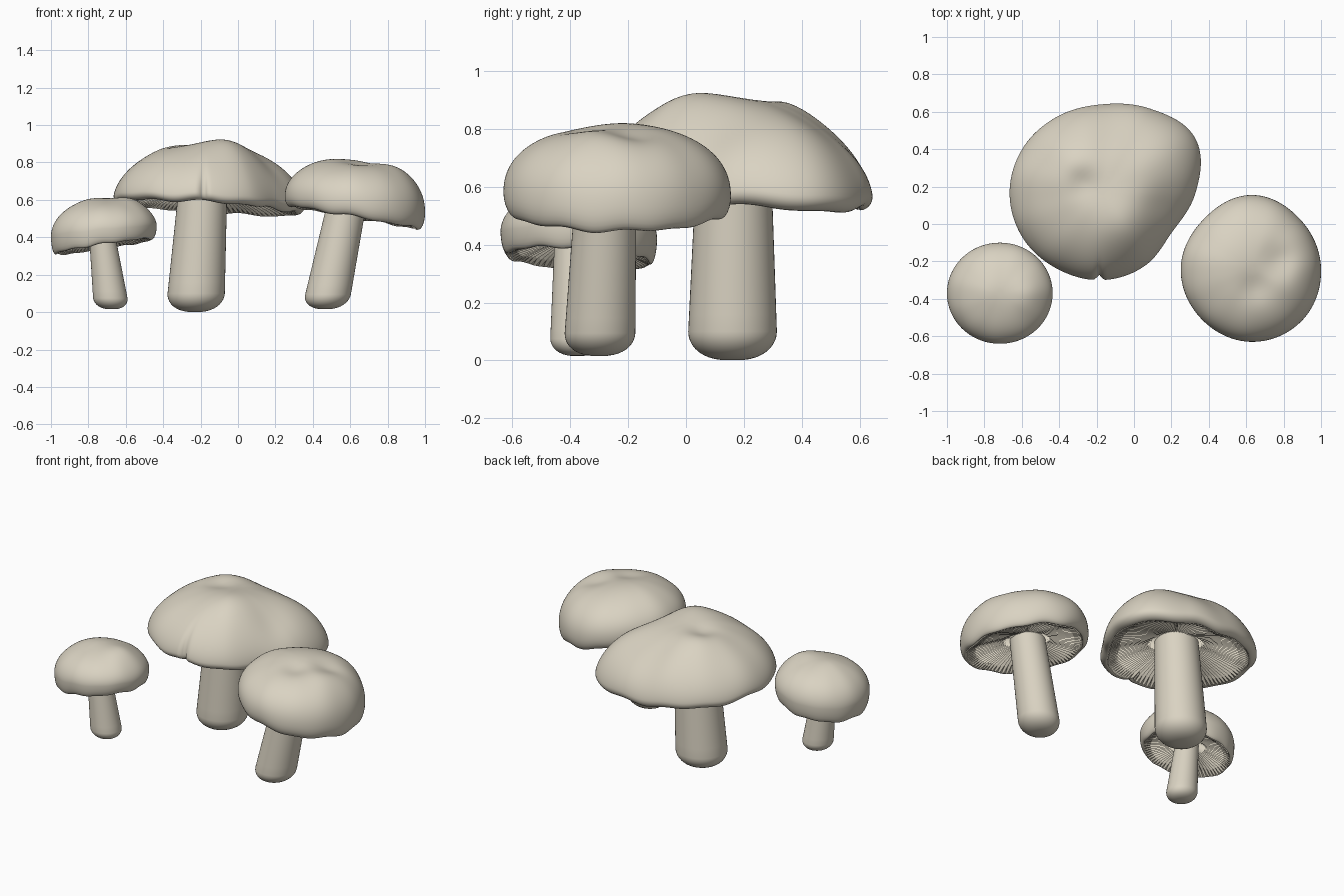
import bpy
import bmesh
from math import sin, cos, pi, exp, radians, floor, hypot

cube = bpy.data.objects.get("Cube")
if cube:
    bpy.data.objects.remove(cube)

beige = (0.7, 0.65, 0.54, 1)
material = bpy.data.materials.new("warm beige")
material.use_nodes = True
material.diffuse_color = beige
material.node_tree.nodes["Principled BSDF"].inputs["Base Color"].default_value = beige


def around(values, angle):
    """Smooth closed curve through values spaced evenly round the circle."""
    count = len(values)
    turn = angle / (2 * pi) * count
    index = floor(turn)
    f = turn - index
    a, b, c, d = (values[(index + step) % count] for step in (-1, 0, 1, 2))
    return b + f * (c - a + f * (2*a - 5*b + 4*c - d + f * (3*(b - c) + d - a))) / 2


def circle_angles(count):
    return [2 * pi * step / count for step in range(count)]


def skin(name, rings, smooth):
    """Join closed rings of points into a surface."""
    bm = bmesh.new()
    loops = [[bm.verts.new(point) for point in ring] for ring in rings]
    for inner, outer in zip(loops, loops[1:]):
        for i in range(len(inner)):
            bm.faces.new((inner[i - 1], inner[i], outer[i], outer[i - 1]))
    if smooth:
        bm.faces.new(loops[0])
    bmesh.ops.recalc_face_normals(bm, faces=bm.faces)
    for face in bm.faces:
        face.smooth = smooth
    mesh = bpy.data.meshes.new(name)
    bm.to_mesh(mesh)
    bm.free()
    mesh.materials.append(material)
    bpy.context.collection.objects.link(bpy.data.objects.new(name, mesh))


class Mushroom:
    def __init__(self, name, centre, radii, rim, tilt, top, lip, roundness, lumps, split):
        self.name, self.centre, self.radii = name, centre, radii
        self.rim, self.tilt, self.top, self.lip = rim, tilt, top, lip
        self.roundness, self.lumps, self.split = roundness, lumps, split
        self.size = sum(radii) / len(radii)
        self.roof = rim + 0.25 * self.size

    def edge(self, angle, share):
        """Plan position at a share of the cap radius."""
        radius = around(self.radii, angle) * share
        if self.split:
            offset = (angle - radians(self.split)) / 0.035
            radius *= 1 - 0.06 * exp(-offset * offset) * share ** 8
        return self.centre[0] + radius * cos(angle), self.centre[1] + radius * sin(angle)

    def rim_height(self, angle):
        """Height of the tilted, gently wavy edge."""
        radius = around(self.radii, angle)
        slope = self.tilt[0] * cos(angle) + self.tilt[1] * sin(angle)
        wave = 0.01 * (sin(7 * angle) + sin(11 * angle + 1))
        return self.rim + radius * slope + self.size * wave

    def cap_ring(self, share, dome, under=0):
        ring = []
        fade = max(0, dome - self.lip) / (1 - self.lip)
        for angle in circle_angles(192):
            x, y = self.edge(angle, share)
            rim = self.rim_height(angle)
            z = rim + dome * (self.top - rim) + under
            for lump_x, lump_y, height, spread in self.lumps:
                z += fade * height * exp(-(hypot(x - lump_x, y - lump_y) / spread) ** 2)
            ring.append((x, y, z))
        return ring

    def build_cap(self):
        # Dome from the crown out to the widest line
        rings = []
        steps = 28
        for step in range(1, steps + 1):
            share = sin(step / steps * pi / 2)
            curve = max(0, 1 - share ** 2.5) ** self.roundness
            rings.append(self.cap_ring(share, self.lip + (1 - self.lip) * curve))
        # Rolled edge curling underneath
        steps = 6
        for step in range(1, steps + 1):
            roll = step / steps * pi / 2
            share = 1 - 0.09 * (1 - cos(roll))
            rings.append(self.cap_ring(share, self.lip * (1 - sin(roll))))
        rings.append(self.cap_ring(0.87, 0, under=0.03))
        skin(self.name + "_cap", rings, smooth=True)

    def build_gills(self, stem_top, pleats):
        # Pleated hollow from the edge up to the stem
        rings = []
        steps = 7
        for step in range(steps):
            inward = step / (steps - 1)
            share = 0.9 - 0.76 * inward
            rise = inward ** 0.9
            depth = 0.07 * self.size * sin(inward * pi) ** 0.5 if step < steps - 1 else 0
            ring = []
            for i, angle in enumerate(circle_angles(2 * pleats)):
                x, y = self.edge(angle, 1)
                rim = self.rim_height(angle)
                ring.append((stem_top[0] + (x - stem_top[0]) * share,
                             stem_top[1] + (y - stem_top[1]) * share,
                             rim + rise * (self.roof - rim) + depth * (i % 2)))
            rings.append(ring)
        skin(self.name + "_gills", rings, smooth=False)

    def build_stem(self, foot, stem_top, wide, narrow, base):
        # Rounded foot, then a gently tapering shaft
        steps = 10
        profile = []
        for step in range(1, steps + 1):
            bend = step / steps * pi / 2
            profile.append((wide * sin(bend) ** 0.8, base + 0.65 * wide * (1 - cos(bend))))
        start = profile[-1][1]
        end = self.roof + 0.02
        for step in range(1, steps + 1):
            f = step / steps
            profile.append((wide + (narrow - wide) * f, start + (end - start) * f))
        rings = []
        for radius, z in profile:
            f = (z - base) / (end - base)
            x = foot[0] + (stem_top[0] - foot[0]) * f
            y = foot[1] + (stem_top[1] - foot[1]) * f
            rings.append([(x + radius * cos(angle), y + radius * sin(angle), z)
                          for angle in circle_angles(48)])
        skin(self.name + "_stem", rings, smooth=True)


# Large mushroom with a split edge
large = Mushroom(
    "large", centre=(-0.17, 0.17),
    radii=(.5, .575, .515, .47, .47, .485, .495, .49, .475, .47, .455, .43),
    rim=0.56, tilt=(-0.05, -0.065), top=0.89, lip=0.12, roundness=0.63, split=268,
    lumps=((-.03, -.01, .055, .19), (-.32, .32, .035, .16), (-.27, .22, -.03, .09),
           (-.05, .56, -.04, .16), (.2, .1, -.035, .13)))
large.build_cap()
large.build_gills(stem_top=(-0.185, 0.165), pleats=110)
large.build_stem(foot=(-0.23, 0.16), stem_top=(-0.185, 0.165), wide=0.153, narrow=0.128, base=0)

# Medium leaning mushroom
medium = Mushroom(
    "medium", centre=(0.63, -0.24), radii=(.37, .37, .395, .37, .38, .38, .39, .385),
    rim=0.505, tilt=(-0.16, -0.01), top=0.805, lip=0.23, roundness=0.46, split=None,
    lumps=((.44, -.2, .022, .2), (.65, -.34, -.02, .08),
           (.78, -.19, -.025, .09), (.86, -.3, .015, .1)))
medium.build_cap()
medium.build_gills(stem_top=(0.59, -0.275), pleats=90)
medium.build_stem(foot=(0.465, -0.3), stem_top=(0.59, -0.275), wide=0.122, narrow=0.104, base=0.015)

# Small mushroom
small = Mushroom(
    "small", centre=(-0.715, -0.37), radii=(.28, .27, .285, .27),
    rim=0.35, tilt=(0.14, -0.055), top=0.595, lip=0.34, roundness=0.53, split=None,
    lumps=((-.78, -.36, .015, .1), (-.56, -.38, .03, .11)))
small.build_cap()
small.build_gills(stem_top=(-0.73, -0.385), pleats=70)
small.build_stem(foot=(-0.675, -0.375), stem_top=(-0.73, -0.385), wide=0.092, narrow=0.068, base=0.015)
